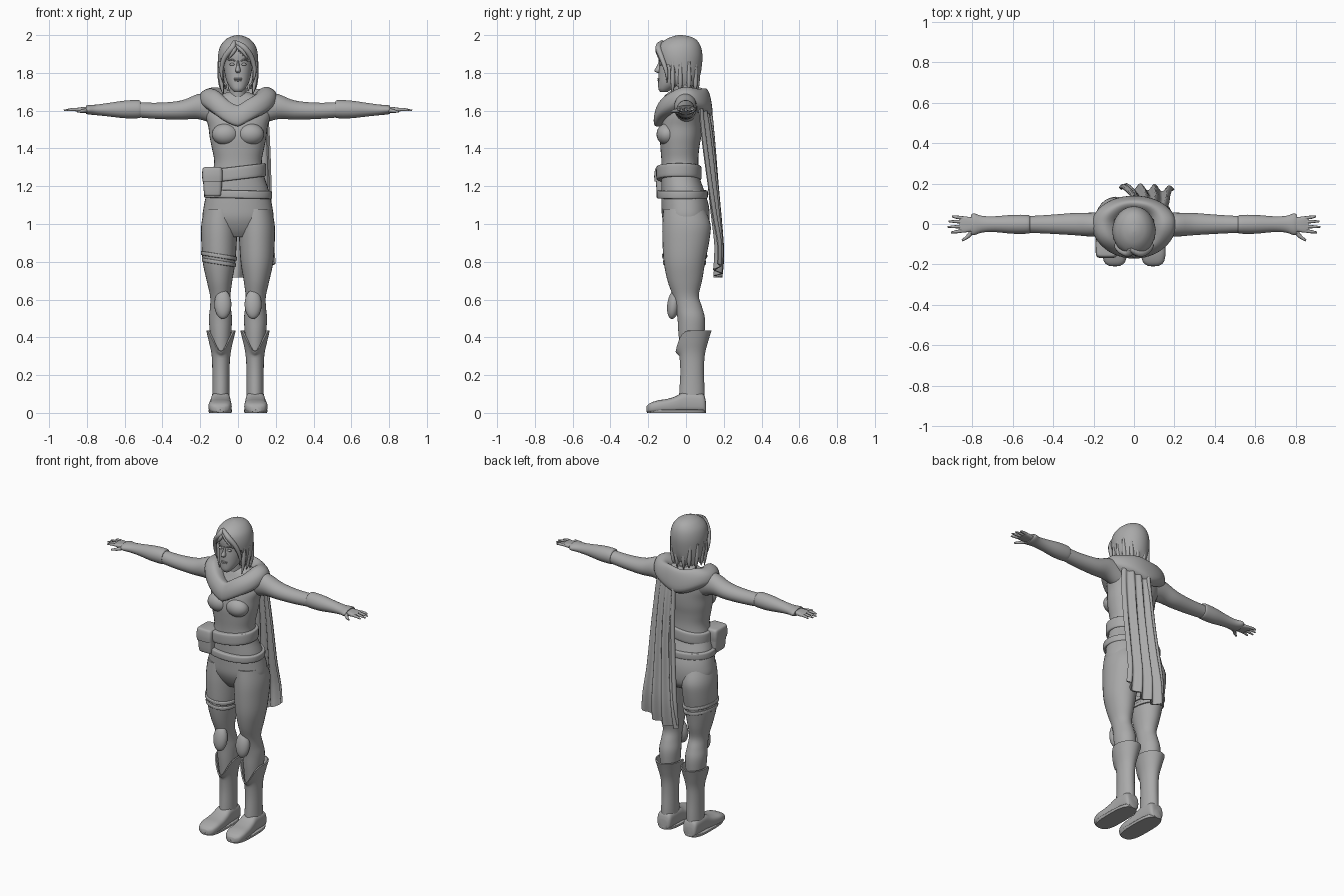
import bpy, bmesh, math
from math import sin, cos, pi

grey = bpy.data.materials.new("plain grey")
grey.diffuse_color = (0.4, 0.4, 0.4, 1)
SIDES = ((1, "left"), (-1, "right"))


def smooth_rows(rows, steps=4):
    """Catmull-Rom interpolation of tuples."""
    out = []
    for i in range(len(rows) - 1):
        p0, p1 = rows[max(i - 1, 0)], rows[i]
        p2, p3 = rows[i + 1], rows[min(i + 2, len(rows) - 1)]
        for k in range(steps):
            t = k / steps
            out.append(tuple(0.5 * (2 * b + (c - a) * t + (2 * a - 5 * b + 4 * c - d) * t * t
                                    + (3 * b - a - 3 * c + d) * t ** 3)
                             for a, b, c, d in zip(p0, p1, p2, p3)))
    return out + [tuple(rows[-1])]


def skin(name, rings, closed=True, caps=True, thick=0, drop=None):
    """Joins rings of points into a surface; drop(center) removes faces."""
    bm = bmesh.new()
    vs = [[bm.verts.new(p) for p in r] for r in rings]
    n = len(vs[0])
    for a, b in zip(vs, vs[1:]):
        for j in range(n if closed else n - 1):
            k = (j + 1) % n
            bm.faces.new((a[j], a[k], b[k], b[j]))
    if closed and caps:
        bm.faces.new(vs[0])
        bm.faces.new(vs[-1])
    if drop:
        gone = [f for f in bm.faces if drop(f.calc_center_median())]
        bmesh.ops.delete(bm, geom=gone, context='FACES')
    bmesh.ops.recalc_face_normals(bm, faces=bm.faces)
    me = bpy.data.meshes.new(name)
    bm.to_mesh(me)
    bm.free()
    me.materials.append(grey)
    ob = bpy.data.objects.new(name, me)
    bpy.context.collection.objects.link(ob)
    if thick:
        m = ob.modifiers.new("thickness", 'SOLIDIFY')
        m.thickness, m.offset = thick, -1
    return ob


def loft(name, rows, axis='z', s=1, n=28, p=2, warp=None, **kw):
    """rows: (position on axis, a0, a1, b0, b1) give rounded sections."""
    rings = []
    for t, a0, a1, b0, b1 in smooth_rows(rows):
        ring = []
        for j in range(n):
            c, d = cos(2 * pi * j / n), sin(2 * pi * j / n)
            c = math.copysign(abs(c) ** (2 / p), c)
            d = math.copysign(abs(d) ** (2 / p), d)
            a, b = (a0 + a1) / 2 + c * (a1 - a0) / 2, (b0 + b1) / 2 + d * (b1 - b0) / 2
            pt = {'z': (s * a, b, t), 'x': (s * t, a, b), 'y': (s * a, t, b)}[axis]
            ring.append(warp(pt, c, d) if warp else pt)
        rings.append(ring)
    return skin(name, rings, **kw)


def tube(name, pts, s=1):
    """Tapered tube through (x, y, z, radius)."""
    cu = bpy.data.curves.new(name, 'CURVE')
    cu.dimensions, cu.bevel_depth, cu.bevel_resolution, cu.use_fill_caps = '3D', 1, 2, True
    pts = smooth_rows(pts)
    sp = cu.splines.new('POLY')
    sp.points.add(len(pts) - 1)
    for q, (x, y, z, r) in zip(sp.points, pts):
        q.co, q.radius = (s * x, y, z, 1), r
    cu.materials.append(grey)
    bpy.context.collection.objects.link(bpy.data.objects.new(name, cu))


def ball(name, loc, rad, rot=(0, 0, 0)):
    bpy.ops.mesh.primitive_uv_sphere_add(segments=24, ring_count=14, location=loc, rotation=rot)
    ob = bpy.context.object
    ob.name, ob.scale = name, rad
    ob.data.materials.append(grey)


def band(name, z, h, x0, x1, y0, y1, tilt):
    """Rounded strap around the body, tilted along x."""
    e = 0.008
    loft(name, [(z - h / 2, x0 + e, x1 - e, y0 + e, y1 - e), (z - h * .38, x0, x1, y0, y1),
                (z + h * .38, x0, x1, y0, y1), (z + h / 2, x0 + e, x1 - e, y0 + e, y1 - e)],
         n=36, p=2.2, warp=lambda q, c, d: (q[0], q[1], q[2] + tilt * q[0]))


def sym(rows):
    return [(z, -w, w, a, b) for z, w, a, b in rows]


# Torso, neck and head
loft("torso", sym([(.93, .09, -.07, .08), (.97, .15, -.10, .115), (1.03, .186, -.125, .125),
                   (1.10, .18, -.13, .12), (1.18, .162, -.13, .095), (1.25, .14, -.13, .072),
                   (1.33, .126, -.13, .065), (1.40, .138, -.135, .07), (1.46, .15, -.138, .08),
                   (1.52, .158, -.13, .085), (1.58, .175, -.11, .085), (1.64, .165, -.08, .08),
                   (1.68, .10, -.06, .06), (1.70, .05, -.04, .05)]), n=36, p=2.2)
loft("neck", sym([(1.6, .055, -.06, .055), (1.68, .046, -.065, .045), (1.76, .045, -.07, .04)]))
loft("head", sym([(1.698, .018, -.135, -.10), (1.715, .036, -.146, -.07), (1.75, .058, -.147, -.01),
                  (1.80, .071, -.145, .04), (1.85, .077, -.14, .06), (1.90, .078, -.142, .065),
                  (1.95, .068, -.125, .055), (1.98, .04, -.08, .02)]), n=32, p=2.15)
loft("nose", sym([(1.865, .006, -.143, -.12), (1.835, .009, -.155, -.12), (1.812, .014, -.168, -.12),
                  (1.80, .009, -.152, -.12)]), n=12)
for z, w in ((1.769, .024), (1.76, .02)):
    ball("lip", (0, -.143, z), (w, .008, .005))
for s, side in SIDES:
    ball(side + "_eye", (s * .031, -.133, 1.845), (.014, .009, .007))
    tube(side + "_brow", [(.014, -.141, 1.862, .003), (.032, -.141, 1.87, .004), (.052, -.126, 1.864, .002)], s)
    ball(side + "_bust", (s * .066, -.1, 1.475), (.072, .056, .058))


# Hair: cap opened around the face, with loose locks
def ragged(q, c, d):
    k = max(0, (1.80 - q[2]) / .09)
    return (q[0], q[1], q[2] + k * .02 * sin(9 * math.atan2(d, c)))


loft("hair_cap", sym([(1.72, .084, -.09, .055), (1.77, .098, -.12, .072), (1.83, .105, -.145, .083),
                      (1.89, .106, -.155, .087), (1.94, .094, -.145, .078), (1.975, .067, -.11, .055),
                      (1.993, .035, -.07, .02), (2.0, .006, -.04, -.02)]), n=48, warp=ragged, thick=.01,
     drop=lambda c: c.z < 1.725 or (c.y < -.06 and c.z < 1.935 - .9 * abs(c.x + .02)))
for s, side in SIDES:
    tube(side + "_fringe", [(-.02 * s, -.125, 1.965, .01), (.03, -.146, 1.935, .017), (.072, -.128, 1.88, .014),
                            (.088, -.105, 1.81, .01), (.08, -.1, 1.75, .002)], s)
    tube(side + "_fringe_tip", [(-.02 * s, -.13, 1.95, .01), (.02, -.15, 1.92, .012), (.055, -.142, 1.87, .002)], s)
    for x, y, low in ((.09, -.07, 1.685), (.095, -.03, 1.70), (.088, .015, 1.69), (.06, .05, 1.705), (.025, .06, 1.69)):
        tube(side + "_lock", [(x + .005, y, 1.86, .008), (x, y, 1.78, .013), (x * .95, y, 1.73, .01),
                              (x * .88, y - .005, low, .002)], s)

# Cowl: side, front and back heights for each ring of the drape
rings = []
for rx, yf, yb, zs, zf, zb in smooth_rows([
        (.06, -.07, .06, 1.62, 1.60, 1.62), (.095, -.10, .075, 1.69, 1.62, 1.69),
        (.145, -.14, .11, 1.722, 1.625, 1.712), (.195, -.168, .132, 1.70, 1.575, 1.66),
        (.207, -.165, .138, 1.65, 1.52, 1.58), (.175, -.12, .10, 1.61, 1.52, 1.55)]):
    ring = []
    for j in range(48):
        a = 2 * pi * j / 48
        c, k = cos(a), abs(sin(a)) ** 1.25
        ring.append((rx * sin(a), -c * abs(yf if c > 0 else yb),
                     (zf if c > 0 else zb) * (1 - k) + zs * k + .004 * sin(5 * a)))
    rings.append(ring)
skin("cowl", rings, caps=False)

# Cape over the left shoulder blade, with folds and a slanted hem
grid = []
for x0, x1, y, edge, z0, z1, fold in smooth_rows([
        (-.01, .15, .105, .03, 1.66, 1.66, .004), (-.005, .165, .13, .05, 1.52, 1.52, .008),
        (-.01, .175, .152, .045, 1.3, 1.3, .012), (-.03, .18, .172, .03, 1.05, 1.06, .015),
        (-.055, .19, .185, .015, .85, .9, .017), (-.07, .2, .175, .005, .72, .79, .018)], 5):
    grid.append([(x0 + (x1 - x0) * u, y - edge * u ** 3 + fold * sin(u * 7 * pi),
                  z0 + (z1 - z0) * u - .03 * sin(u * pi) * (z0 < .8))
                 for u in [i / 40 for i in range(41)]])
skin("cape", grid, closed=False, thick=.012)
tube("cape_roll", [(.0, .125, 1.62, .012), (-.005, .14, 1.45, .014), (-.02, .16, 1.2, .014),
                   (-.05, .185, .9, .014), (-.068, .18, .74, .006)])

# Belts and pouch
band("upper_belt", 1.27, .07, -.148, .148, -.157, .082, .12)
band("lower_belt", 1.157, .042, -.18, .18, -.155, .115, -.02)
loft("pouch", [(1.15, -.165, -.1, -.145, -.06), (1.16, -.18, -.088, -.155, -.045),
               (1.28, -.185, -.085, -.16, -.04), (1.295, -.17, -.1, -.15, -.06)], p=6)
loft("pouch_flap", [(1.225, -.188, -.082, -.167, -.04), (1.26, -.19, -.081, -.168, -.036),
                    (1.295, -.186, -.085, -.162, -.04), (1.302, -.17, -.1, -.15, -.06)], p=6)


def notch(q, c, d):
    """Lowers the front of the boot cuff."""
    k = min(1, max(0, (q[2] - .3) / .13))
    return (q[0], q[1], q[2] - k * .11 * max(0, -d) ** 4)


for s, side in SIDES:
    # Leg, knee pad, boot
    loft(side + "_leg", [(1.08, .01, .178, -.12, .10), (1.0, .004, .194, -.125, .13), (.92, .006, .195, -.125, .125),
                         (.8, .014, .187, -.118, .102), (.7, .03, .166, -.098, .085), (.62, .04, .148, -.07, .068),
                         (.56, .038, .148, -.055, .085), (.5, .032, .154, -.045, .1), (.42, .036, .148, -.04, .098),
                         (.3, .045, .135, -.027, .085)], s=s)
    ball(side + "_knee_pad", (s * .08, -.065, .575), (.045, .034, .079), (-.15, 0, 0))
    loft(side + "_boot", [(.03, .045, .138, -.04, .098), (.12, .045, .136, -.035, .098), (.22, .045, .136, -.03, .095),
                          (.31, .04, .14, -.036, .1), (.38, .026, .155, -.047, .118), (.435, .012, .168, -.055, .135)],
         s=s, n=36, caps=False, thick=.008, warp=notch)
    loft(side + "_foot", [(.105, .06, .125, 0, .06), (.092, .046, .138, 0, .1), (.05, .042, .142, 0, .11),
                          (-.01, .04, .144, 0, .11), (-.055, .037, .149, 0, .088), (-.1, .034, .154, 0, .074),
                          (-.15, .034, .156, 0, .066), (-.19, .046, .146, 0, .052), (-.208, .07, .122, .004, .036)],
         axis='y', s=s, p=3)
    loft(side + "_sole", [(0, .034, .154, -.205, .104), (.014, .031, .157, -.21, .106), (.018, .034, .154, -.205, .104)],
         s=s, p=3)
    # Sleeve, forearm guard, hand
    loft(side + "_arm", [(.13, -.06, .06, 1.53, 1.69), (.21, -.062, .056, 1.555, 1.688), (.3, -.055, .054, 1.553, 1.654),
                         (.42, -.048, .045, 1.556, 1.642), (.54, -.042, .038, 1.565, 1.645)], axis='x', s=s)
    loft(side + "_forearm_guard", [(.515, -.044, .04, 1.565, 1.65), (.53, -.048, .045, 1.56, 1.656),
                                   (.6, -.048, .045, 1.56, 1.653), (.69, -.04, .038, 1.57, 1.64),
                                   (.75, -.042, .04, 1.576, 1.632), (.79, -.055, .052, 1.58, 1.63),
                                   (.805, -.05, .046, 1.584, 1.626)], axis='x', s=s)
    loft(side + "_hand", [(.77, -.03, .028, 1.588, 1.622), (.81, -.038, .034, 1.59, 1.62), (.84, -.042, .038, 1.593, 1.617),
                          (.862, -.04, .037, 1.597, 1.613)], axis='x', s=s, p=3)
    for y, tip in ((-.035, .905), (-.012, .922), (.011, .918), (.031, .9)):
        tube(side + "_finger", [(.845, y * .95, 1.606, .009), (.88, y * 1.1, 1.606, .008), (tip, y * 1.2, 1.601, .004)], s)
    tube(side + "_thumb", [(.795, -.03, 1.602, .012), (.82, -.06, 1.598, .01), (.85, -.082, 1.595, .005)], s)

# Straps on the right thigh
band("thigh_strap_upper", .815, .022, -.196, -.006, -.126, .112, -.16)
band("thigh_strap_lower", .78, .022, -.19, -.012, -.122, .106, -.16)

# Apply modifiers, shade smooth
bpy.ops.object.select_all(action='SELECT')
bpy.context.view_layer.objects.active = bpy.data.objects["torso"]
bpy.ops.object.convert(target='MESH')
bpy.ops.object.shade_smooth_by_angle(angle=math.radians(50))
